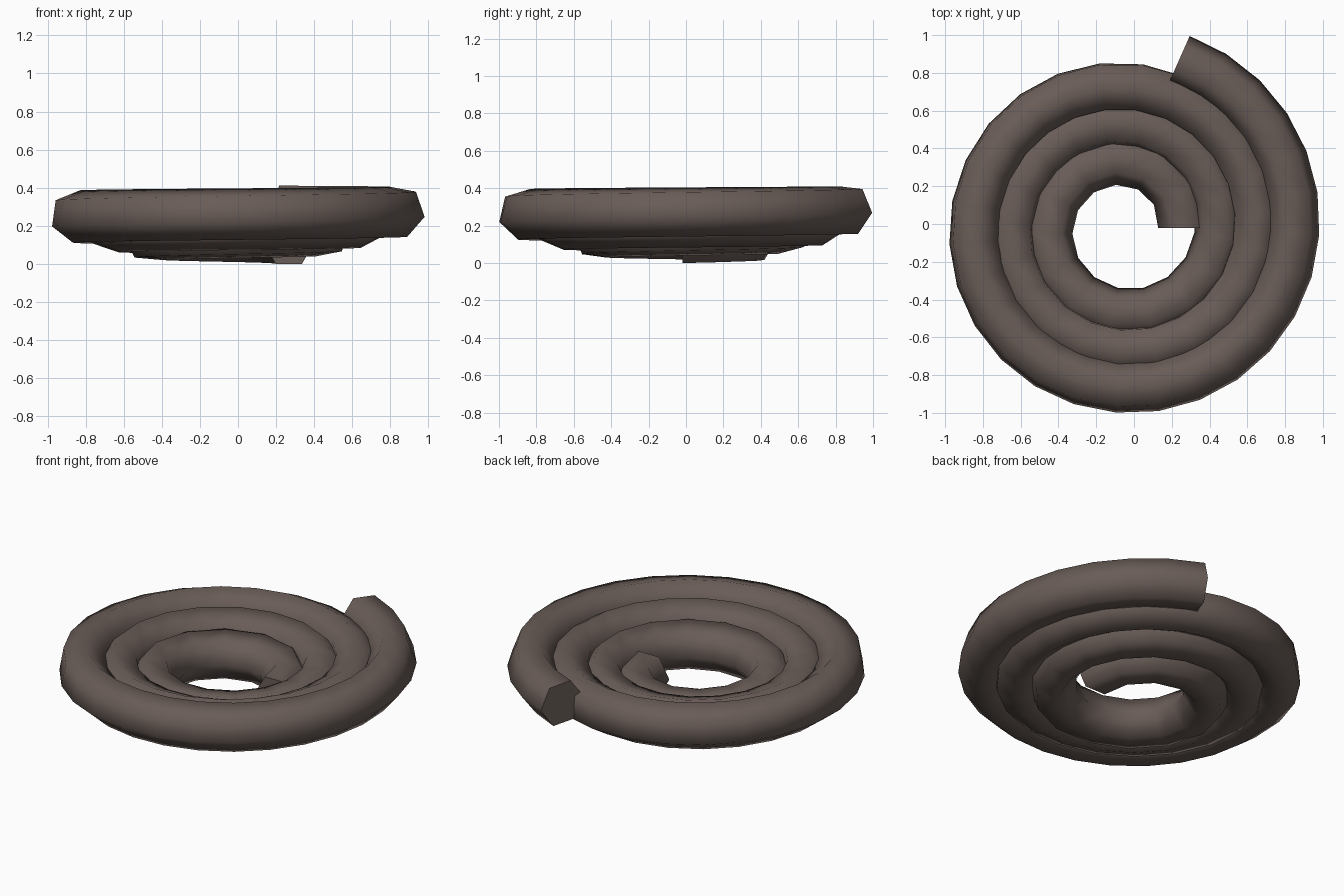
import bpy, bmesh, math
from mathutils import Vector

if "Cube" in bpy.data.objects:
    bpy.data.objects.remove(bpy.data.objects["Cube"])

SEGMENTS, SIDES, R = 64, 6, 0.139     # hexagonal tube
TURNS, R0, PITCH = 3.2, 0.317, 0.193  # flat spiral, growing outward
Z0, RISE = 0.121, 0.051               # gentle climb per turn
CX, CY = -0.05, -0.02


def length(t):
    return 2 * math.pi * (R0 * t + PITCH * t * t / 2)


def turn_at(s):
    # turn count after arc length s
    a = PITCH / 2
    return (-R0 + math.sqrt(R0 * R0 + 4 * a * s / (2 * math.pi))) / (2 * a)


total = length(TURNS)
bm = bmesh.new()
rings = []
for i in range(SEGMENTS + 1):
    s = total * i / SEGMENTS
    t = turn_at(s)
    ang = 2 * math.pi * t
    r = R0 + PITCH * t
    centre = Vector((CX + r * math.cos(ang), CY + r * math.sin(ang), Z0 + RISE * t))
    # ring plane, nearly radial, with slightly turned ends
    tilt = math.atan(PITCH / (2 * math.pi * r))
    if i == 0:
        tilt = 0
    elif i == SEGMENTS:
        tilt = math.radians(6)
    out = Vector((math.cos(ang - tilt), math.sin(ang - tilt), 0))
    # the hexagon slowly twists along the tube
    twist = math.radians(-60 + 54 * s / total)
    ring = []
    for k in range(SIDES):
        a = twist + 2 * math.pi * k / SIDES
        ring.append(bm.verts.new(centre + out * (R * math.cos(a)) + Vector((0, 0, R * math.sin(a)))))
    rings.append(ring)

# tube walls
for a, b in zip(rings, rings[1:]):
    for k in range(SIDES):
        n = (k + 1) % SIDES
        bm.faces.new((a[k], a[n], b[n], b[k])).smooth = True
# flat end caps
bm.faces.new(rings[0])
bm.faces.new(rings[-1])
bmesh.ops.recalc_face_normals(bm, faces=bm.faces)

mesh = bpy.data.meshes.new("spiral_coil")
bm.to_mesh(mesh)
bm.free()
coil = bpy.data.objects.new("spiral_coil", mesh)
bpy.context.collection.objects.link(coil)

mat = bpy.data.materials.new("dark_brown")
mat.diffuse_color = (0.14, 0.107, 0.095, 1)
mat.use_nodes = True
mat.node_tree.nodes["Principled BSDF"].inputs["Base Color"].default_value = mat.diffuse_color
mesh.materials.append(mat)

# rest on the ground
low = min(v.co.z for v in mesh.vertices)
for v in mesh.vertices:
    v.co.z -= low
